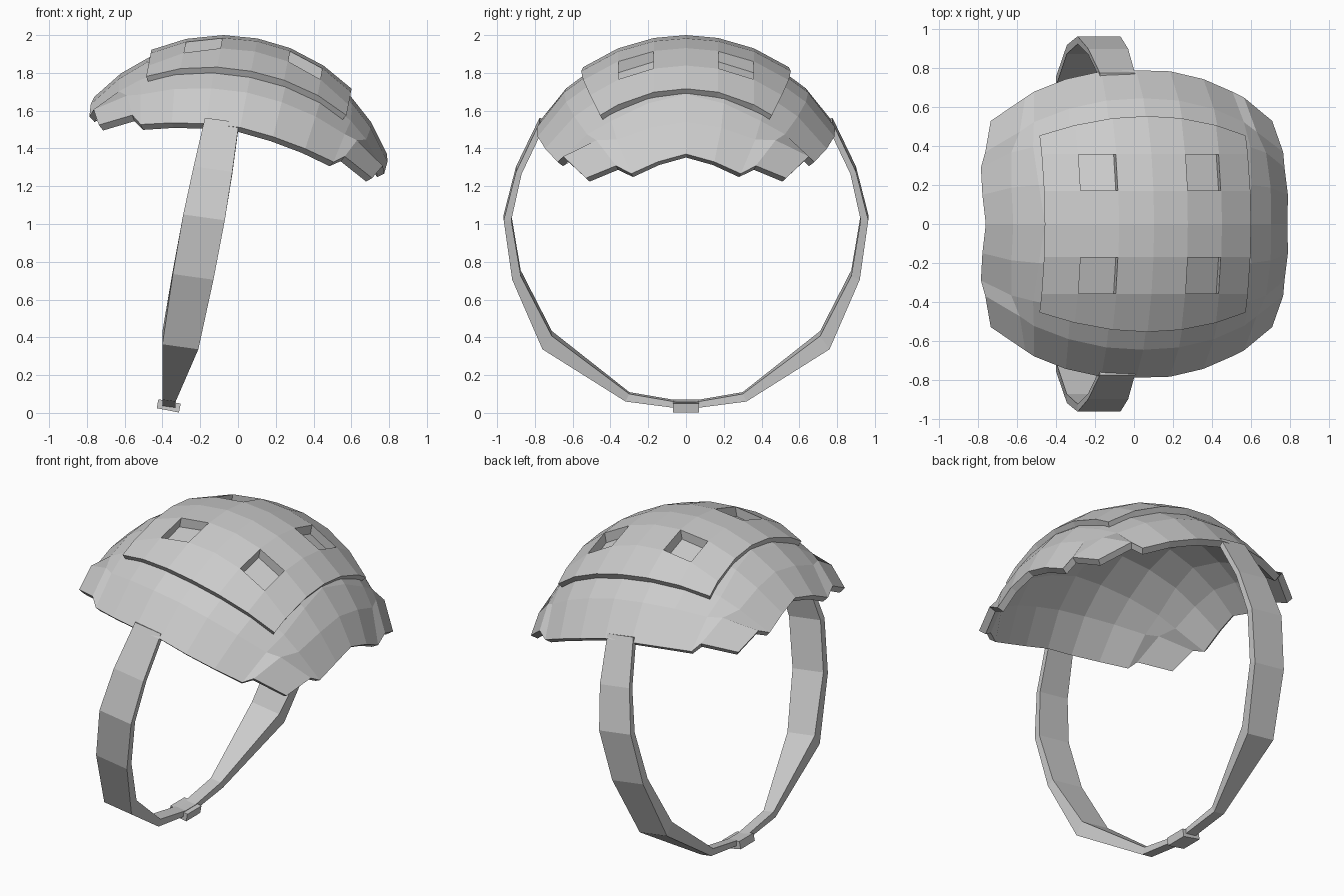
import bpy, math
from mathutils import Vector

if "Cube" in bpy.data.objects:
    bpy.data.objects.remove(bpy.data.objects["Cube"])

CENTRE, TILT = (-0.08, 0, 1.04), math.radians(11)


def make(name, verts, faces, tilted=True):
    me = bpy.data.meshes.new(name)
    me.from_pydata([tuple(v) for v in verts], [], faces)
    me.update()
    ob = bpy.data.objects.new(name, me)
    bpy.context.collection.objects.link(ob)
    if tilted:
        ob.location = CENTRE
        ob.rotation_euler = (0, TILT, 0)
    return ob


def mirrored_grid(name, nu, nv, point):
    """Sheet built from one quarter, point(i, j), mirrored in x and y."""
    verts, faces, w = [], [], 2 * nv + 1
    for i in range(-nu, nu + 1):
        for j in range(-nv, nv + 1):
            p = point(abs(i), abs(j))
            verts.append((math.copysign(p[0], i), math.copysign(p[1], j), p[2]))
    for i in range(2 * nu):
        for j in range(2 * nv):
            a = i * w + j
            faces.append((a, a + w, a + w + 1, a + 1))
    return make(name, verts, faces)


def dome(x, y, r):
    return Vector((x, y, math.sqrt(r * r - x * x - y * y)))


# Quarter rim of the shell, with a notch on each side of the corner
SIDE = [Vector(p) for p in ((0, .79, .48), (.18, .785, .465), (.36, .745, .435),
                            (.52, .68, .395), (.573, .65, .435), (.737, .53, .35))]
END = [Vector(p) for p in ((.79, 0, .49), (.80, .15, .45), (.795, .29, .385),
                           (.78, .37, .425), (.737, .53, .35))]
NU, NV, R = len(SIDE) - 1, len(END) - 1, 0.93
AX = math.atan2(END[0].x, END[0].z)
AY = math.atan2(SIDE[0].y, SIDE[0].z)


def shell_point(i, j):
    if j == NV:
        return SIDE[i]
    if i == NU:
        return END[j]
    u, v = i / NU, j / NV
    ridge_x = R * Vector((math.sin(AX * u), 0, math.cos(AX * u)))
    ridge_y = R * Vector((0, math.sin(AY * v), math.cos(AY * v)))
    p = (ridge_x * (1 - v) + SIDE[i] * v + ridge_y * (1 - u) + END[j] * u
         - Vector((0, 0, R)) * (1 - u) * (1 - v) - END[0] * u * (1 - v)
         - SIDE[0] * (1 - u) * v - SIDE[-1] * u * v)
    return p.normalized() * (R + 0.04 * (u * v) ** 2)


# Raised plate that follows the dome
PX, PY = (0, .18, .37, .54), (0, .17, .36, .555)


def plate_point(i, j):
    x = PX[i]
    y = PY[j] * (1 - 0.18 * (x / PX[-1]) ** 2 * (j == 3))
    return dome(x, y, 0.96)


shell = mirrored_grid("helmet_shell", NU, NV, shell_point)
plate = mirrored_grid("raised_plate", 3, 3, plate_point)

# Four square vents sunk through the plate into the shell
cv, cf = [], []
for sx in (-1, 1):
    for sy in (-1, 1):
        b = len(cv)
        xs = sorted((sx * .183, sx * .367))
        ys = sorted((sy * .173, sy * .357))
        ring = [(xs[0], ys[0]), (xs[1], ys[0]), (xs[1], ys[1]), (xs[0], ys[1])]
        cv += [dome(x, y, 0.905) for x, y in ring]
        cv += [(x, y, 1.1) for x, y in ring]
        cf += [(b + 3, b + 2, b + 1, b), (b + 4, b + 5, b + 6, b + 7)]
        cf += [(b + k, b + (k + 1) % 4, b + 4 + (k + 1) % 4, b + 4 + k) for k in range(4)]
cutter = make("vent_cutter", cv, cf)
cutter.hide_render = True

for ob, thick in ((shell, 0.042), (plate, 0.045)):
    m = ob.modifiers.new("thickness", 'SOLIDIFY')
    m.thickness, m.offset = thick, -1
    m = ob.modifiers.new("vents", 'BOOLEAN')
    m.operation, m.solver, m.object = 'DIFFERENCE', 'EXACT', cutter
dg = bpy.context.evaluated_depsgraph_get()
baked = [(ob, bpy.data.meshes.new_from_object(ob.evaluated_get(dg))) for ob in (shell, plate)]
for ob, me in baked:
    ob.modifiers.clear()
    ob.data = me
bpy.data.objects.remove(cutter)

# Chin strap sections: outer y, z, inner y, z, back x, front x
half = [(.775, 1.55, .745, 1.54, -.175, .005), (.90, 1.29, .87, 1.28, -.235, -.03),
        (.965, 1.035, .925, 1.035, -.29, -.07), (.92, .72, .875, .74, -.345, -.13),
        (.76, .35, .71, .42, -.40, -.21), (.32, .065, .30, .105, -.40, -.33),
        (.05, .03, .05, .062, -.40, -.33)]
sections = [(1, s) for s in half] + [(-1, s) for s in reversed(half)]
sv, sf = [], []
for sgn, (yo, zo, yi, zi, xl, xr) in sections:
    d = (xr - xl) * 0.07
    sv += [(xl, sgn * yo, zo + d), (xr, sgn * yo, zo - d),
           (xr, sgn * yi, zi - d), (xl, sgn * yi, zi + d)]
n = len(sections)
for s in range(n - 1):
    for k in range(4):
        a, b = 4 * s + k, 4 * s + (k + 1) % 4
        sf.append((a, a + 4, b + 4, b))
sf += [(0, 1, 2, 3), tuple(4 * (n - 1) + k for k in (3, 2, 1, 0))]
make("chin_strap", sv, sf, tilted=False)

# Buckle under the chin
bpy.ops.mesh.primitive_cube_add(size=1, location=(-.367, 0, .037), rotation=(0, TILT, 0))
buckle = bpy.context.object
buckle.name = "strap_buckle"
buckle.scale = (.12, .14, .048)
